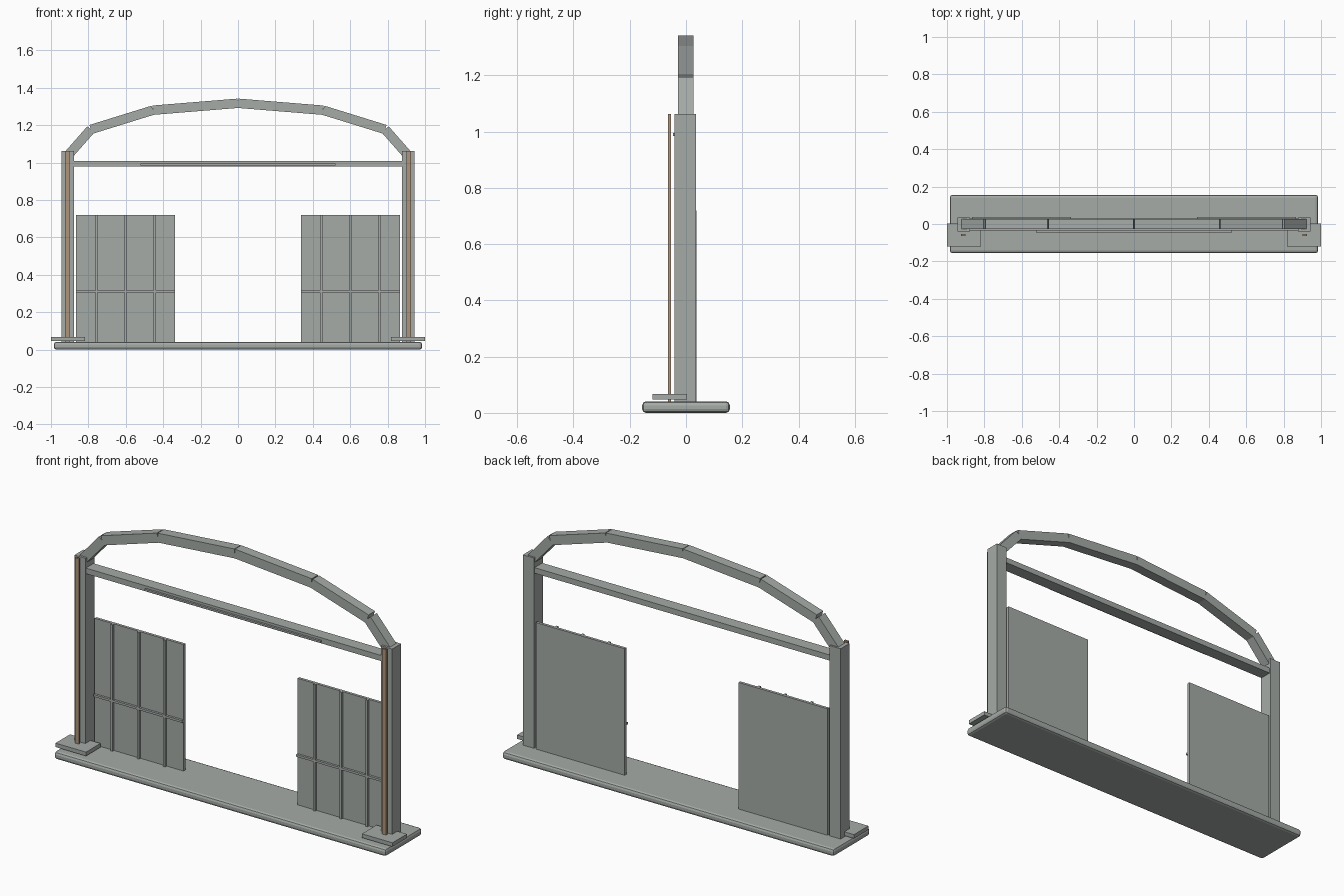
import bpy
import math

cube = bpy.data.objects.get("Cube")
if cube:
    bpy.data.objects.remove(cube, do_unlink=True)


def material(name, rgb):
    mat = bpy.data.materials.new(name)
    mat.use_nodes = True
    mat.diffuse_color = (*rgb, 1)
    mat.node_tree.nodes["Principled BSDF"].inputs["Base Color"].default_value = (*rgb, 1)
    return mat


GREY = material("warm_grey", (0.38, 0.41, 0.39))
TAN = material("copper_tan", (0.43, 0.30, 0.20))


def box(name, x, y, z, mat=GREY, tilt=0.0, bevel=0.0):
    """Box from (min, max) spans, optionally tilted about y."""
    spans = (x, y, z)
    bpy.ops.mesh.primitive_cube_add(size=1, location=[(a + b) / 2 for a, b in spans])
    ob = bpy.context.object
    ob.name = name
    ob.scale = [b - a for a, b in spans]
    bpy.ops.object.transform_apply(location=False, rotation=False, scale=True)
    ob.rotation_euler.y = tilt
    ob.data.materials.append(mat)
    if bevel:
        mod = ob.modifiers.new("edge", "BEVEL")
        mod.width = bevel
        mod.segments = 2
    return ob


def side_box(name, side, x, y, z, mat=GREY):
    """Box given for the left (+x), mirrored for the right."""
    label = "left" if side > 0 else "right"
    return box(f"{label}_{name}", sorted((side * x[0], side * x[1])), y, z, mat)


# Base slab with softened edges
box("base_slab", (-0.985, 0.985), (-0.156, 0.156), (0, 0.041), bevel=0.014)

# Cross beam and the slim light bar on its front
box("cross_beam", (-0.88, 0.88), (-0.036, 0.03), (0.978, 1.008))
box("light_bar", (-0.522, 0.522), (-0.047, -0.035), (0.985, 0.995))

# Arch: one straight box per segment, meeting at the joints
joints = [(0, 1.317), (0.455, 1.28), (0.787, 1.177), (0.905, 1.043)]
for side in (1, -1):
    for i, ((xa, za), (xb, zb)) in enumerate(zip(joints, joints[1:])):
        length = math.hypot(xb - xa, zb - za)
        cx, cz = side * (xa + xb) / 2, (za + zb) / 2
        box(f"arch_segment_{'left' if side > 0 else 'right'}_{i + 1}",
            (cx - length / 2, cx + length / 2), (-0.028, 0.026),
            (cz - 0.025, cz + 0.025),
            tilt=side * math.atan2(za - zb, xb - xa))

for side in (1, -1):
    # Post, foot pad and front trim strip
    side_box("post", side, (0.878, 0.943), (-0.04, 0.036), (0.04, 1.062))
    side_box("foot_pad", side, (0.819, 1.0), (-0.119, 0.004), (0.047, 0.068))
    side_box("trim_strip", side, (0.9, 0.924), (-0.064, -0.053), (0.04, 1.062), TAN)

    # Side panel with its glazing bars
    side_box("panel", side, (0.338, 0.866), (0.022, 0.037), (0.04, 0.72))
    for i, x in enumerate((0.445, 0.601, 0.757)):
        side_box(f"upright_bar_{i + 1}", side, (x - 0.006, x + 0.006),
                 (0.01, 0.023), (0.04, 0.72))
    side_box("cross_bar", side, (0.338, 0.866), (0.01, 0.023), (0.304, 0.316))
